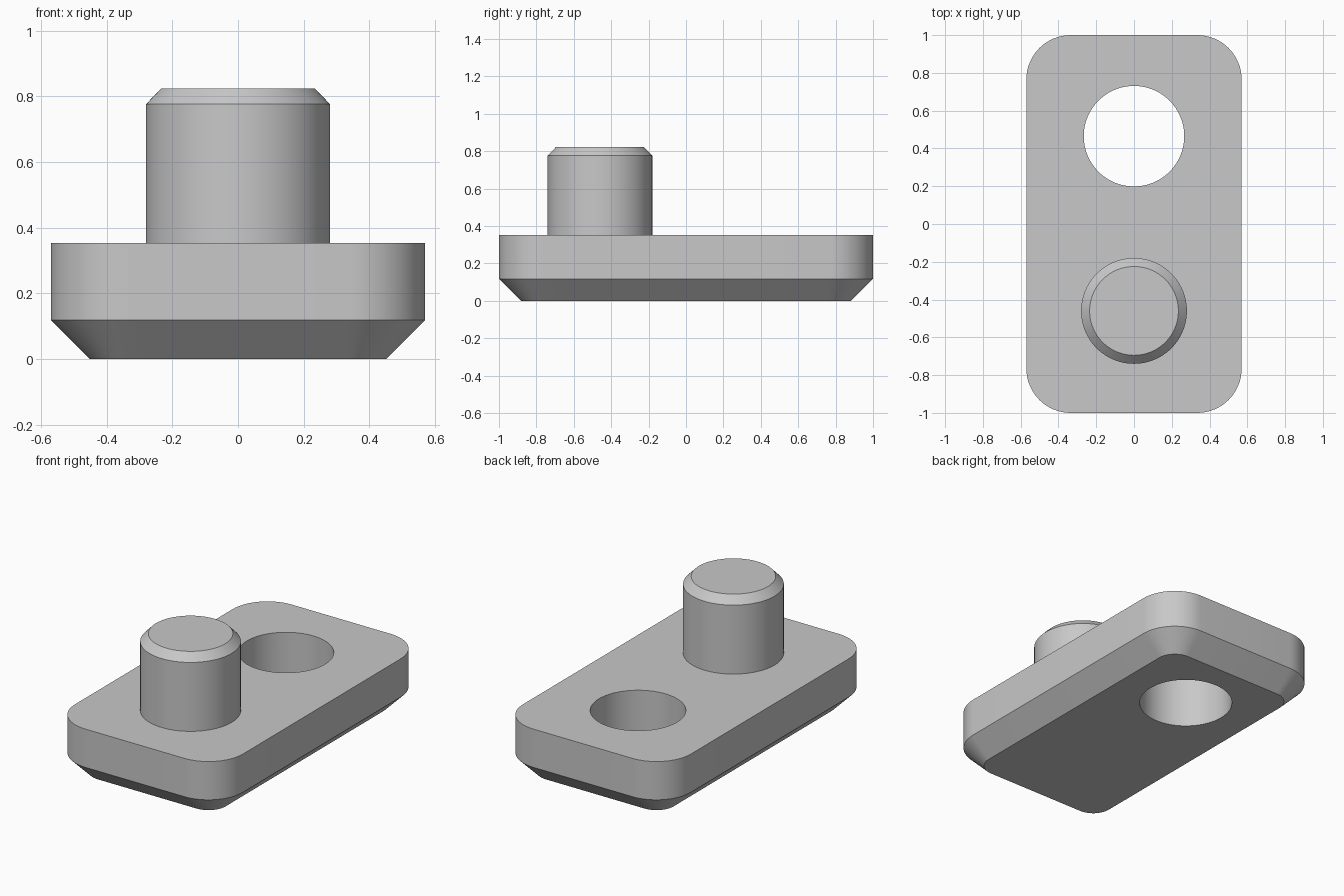
import bpy, bmesh
from math import sin, cos, pi, radians

cube = bpy.data.objects.get("Cube")
if cube:
    bpy.data.objects.remove(cube, do_unlink=True)

HALF_X, HALF_Y, CORNER = 0.57, 1.0, 0.235
PLATE_TOP, CHAMFER = 0.353, 0.118
SEGMENTS = 96

# Single light grey material
grey = bpy.data.materials.new("light grey")
grey.use_nodes = True
colour = (0.58, 0.58, 0.58, 1)
grey.diffuse_color = colour
grey.node_tree.nodes["Principled BSDF"].inputs["Base Color"].default_value = colour


def rounded_rect(inset, z, steps=16):
    """Rounded rectangle, offset inwards by inset."""
    points = []
    radius = CORNER - inset
    for corner, (sx, sy) in enumerate([(1, 1), (-1, 1), (-1, -1), (1, -1)]):
        for i in range(steps + 1):
            a = (corner + i / steps) * pi / 2
            points.append((sx * (HALF_X - CORNER) + radius * cos(a),
                           sy * (HALF_Y - CORNER) + radius * sin(a), z))
    return points


def circle(radius, y, z):
    angles = [2 * pi * i / SEGMENTS for i in range(SEGMENTS)]
    return [(radius * cos(a), y + radius * sin(a), z) for a in angles]


def loft(name, sections):
    """Closed solid through a stack of matching outlines."""
    bm = bmesh.new()
    rings = [[bm.verts.new(p) for p in section] for section in sections]
    for low, high in zip(rings, rings[1:]):
        n = len(low)
        for i in range(n):
            j = (i + 1) % n
            bm.faces.new((low[i], low[j], high[j], high[i]))
    bm.faces.new(rings[0][::-1])
    bm.faces.new(rings[-1])
    mesh = bpy.data.meshes.new(name)
    bm.to_mesh(mesh)
    bm.free()
    mesh.materials.append(grey)
    obj = bpy.data.objects.new(name, mesh)
    bpy.context.collection.objects.link(obj)
    return obj


def select_only(obj):
    bpy.ops.object.select_all(action='DESELECT')
    obj.select_set(True)
    bpy.context.view_layer.objects.active = obj


# Base plate with chamfered underside
plate = loft("base_plate", [rounded_rect(CHAMFER, 0),
                            rounded_rect(0, CHAMFER),
                            rounded_rect(0, PLATE_TOP)])

# Round through hole at the back
cutter = loft("hole_cutter", [circle(0.266, 0.465, -0.1), circle(0.266, 0.465, 0.5)])
cutter.hide_render = True
hole = plate.modifiers.new("through_hole", 'BOOLEAN')
hole.operation = 'DIFFERENCE'
hole.solver = 'EXACT'
hole.object = cutter
select_only(plate)
bpy.ops.object.modifier_apply(modifier=hole.name)
bpy.data.objects.remove(cutter, do_unlink=True)

# Pin with chamfered tip at the front
PIN_Y = -0.46
pin = loft("pin", [circle(0.28, PIN_Y, PLATE_TOP - 0.02),
                   circle(0.28, PIN_Y, 0.776),
                   circle(0.235, PIN_Y, 0.823)])

for part in (plate, pin):
    select_only(part)
    bpy.ops.object.shade_smooth_by_angle(angle=radians(30))
